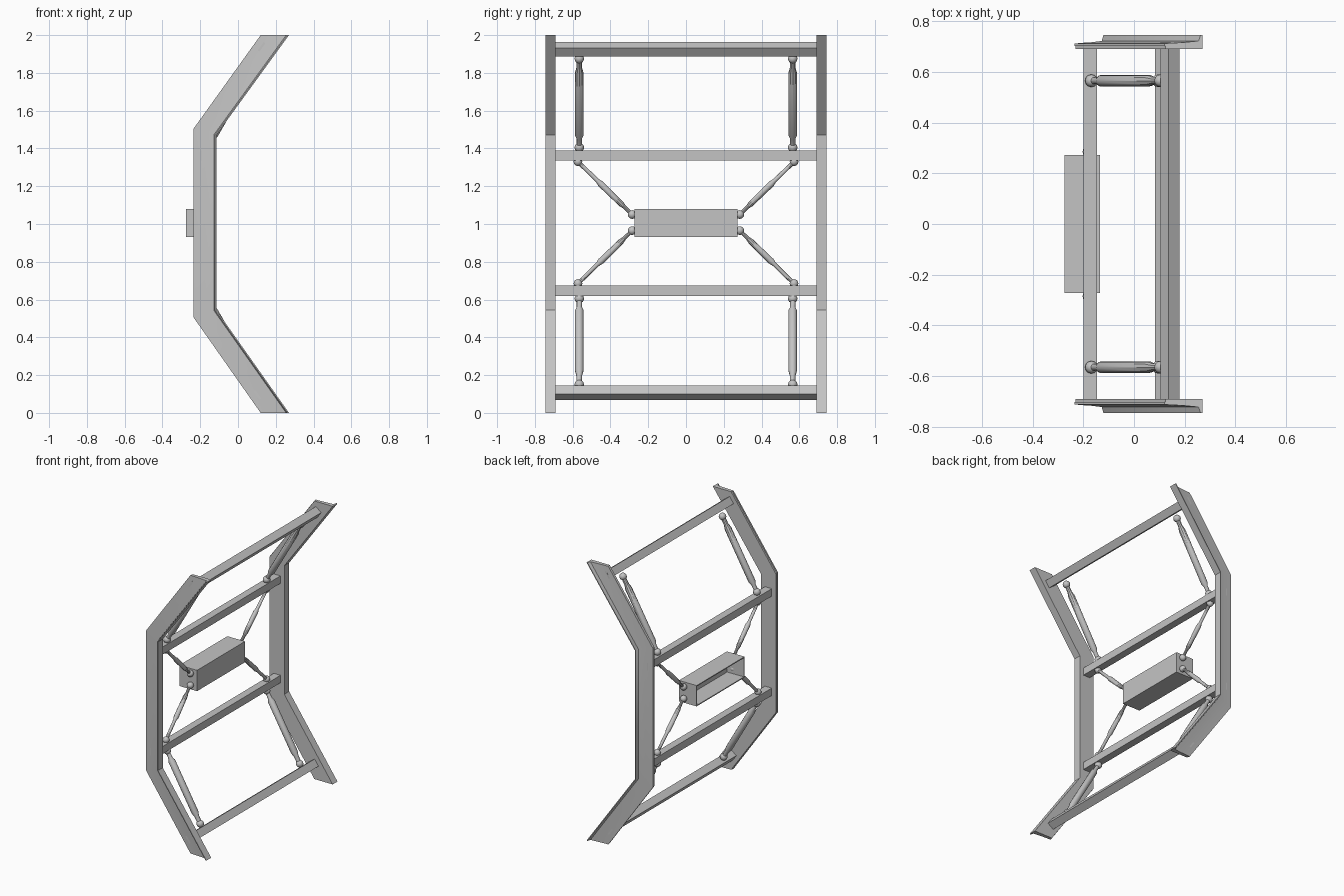
import bpy, bmesh, math
from mathutils import Vector

if "Cube" in bpy.data.objects:
    bpy.data.objects.remove(bpy.data.objects["Cube"], do_unlink=True)

grey = bpy.data.materials.new("plain grey")
grey.use_nodes = True
tone = (0.55, 0.55, 0.55, 1)
grey.diffuse_color = tone
grey.node_tree.nodes["Principled BSDF"].inputs["Base Color"].default_value = tone

# Front and back edges of the bent side frames, as (x, z) from bottom to top
FRONT = [(0.12, 0), (-0.235, 0.505), (-0.235, 1.505), (0.12, 2)]
BACK = [(0.27, 0), (-0.115, 0.545), (-0.115, 1.47), (0.27, 2)]


def finish(name, bm, smooth=True):
    bmesh.ops.recalc_face_normals(bm, faces=bm.faces)
    mesh = bpy.data.meshes.new(name)
    bm.to_mesh(mesh)
    bm.free()
    mesh.materials.append(grey)
    ob = bpy.data.objects.new(name, mesh)
    bpy.context.collection.objects.link(ob)
    bpy.context.view_layer.objects.active = ob
    bpy.ops.object.select_all(action='DESELECT')
    ob.select_set(True)
    if smooth:
        bpy.ops.object.shade_smooth_by_angle(angle=math.radians(35))
    return ob


def loft(bm, rings):
    """Skin closed rings of points and cap both ends."""
    rows = [[bm.verts.new(p) for p in ring] for ring in rings]
    n = len(rows[0])
    for a, b in zip(rows, rows[1:]):
        for i in range(n):
            j = (i + 1) % n
            bm.faces.new((a[i], a[j], b[j], b[i]))
    bm.faces.new(rows[0])
    bm.faces.new(rows[-1])


def frame_strip(name, section, side):
    """Sweep a (fraction of width, y) section along the bent frame."""
    bm = bmesh.new()
    rings = []
    for f, b in zip(FRONT, BACK):
        rings.append([(f[0] + (b[0] - f[0]) * t, side * y, f[1] + (b[1] - f[1]) * t)
                      for t, y in section])
    loft(bm, rings)
    return finish(name, bm)


def bar(name, x, z, tilt):
    bpy.ops.mesh.primitive_cube_add(size=1, location=(x, 0, z), rotation=(0, tilt, 0))
    ob = bpy.context.object
    ob.name = name
    ob.scale = (0.054, 1.43, 0.054)
    ob.data.materials.append(grey)


def rod(name, a, b, profile, ball):
    """Turned rod from a to b with a ball joint on each end."""
    a, b = Vector(a), Vector(b)
    axis = (b - a).normalized()
    u = axis.orthogonal().normalized()
    v = axis.cross(u)
    bm = bmesh.new()
    angles = [math.tau * i / 10 for i in range(10)]
    loft(bm, [[a.lerp(b, t) + (u * math.cos(k) + v * math.sin(k)) * r for k in angles]
              for t, r in profile])
    for p in (a, b):
        made = bmesh.ops.create_uvsphere(bm, u_segments=12, v_segments=8, radius=ball)
        bmesh.ops.translate(bm, verts=made["verts"], vec=p)
    finish(name, bm)


# Side frames: sheet with an outward lip at the back, and an inner rail
SHEET = [(0, 0.702), (0, 0.712), (0.5, 0.716), (0.9, 0.722), (0.95, 0.745),
         (1, 0.745), (1, 0.69), (0.95, 0.69), (0.94, 0.702)]
RAIL = [(0.03, 0.69), (0.03, 0.704), (0.95, 0.704), (0.95, 0.69)]
for side, word in ((1, "back"), (-1, "front")):
    frame_strip(word + "_side_frame", SHEET, side)
    frame_strip(word + "_inner_rail", RAIL, side)

# Cross bars
lean = math.atan2(0.365, 0.51)
bar("top_cross_bar", 0.142, 1.925, lean)
bar("upper_cross_bar", -0.172, 1.362, 0)
bar("lower_cross_bar", -0.172, 0.647, 0)
bar("bottom_cross_bar", 0.12, 0.107, -lean)

# Centre box, hollow and open on the bowed side
bm = bmesh.new()
bmesh.ops.create_cube(bm, size=1)
bmesh.ops.delete(bm, geom=[f for f in bm.faces if f.normal.x < -0.9], context='FACES')
bmesh.ops.scale(bm, verts=bm.verts, vec=(0.14, 0.545, 0.15))
bmesh.ops.translate(bm, verts=bm.verts, vec=(-0.205, 0, 1.005))
box = finish("centre_box", bm, False)
wall = box.modifiers.new("wall", 'SOLIDIFY')
wall.thickness = 0.01
wall.offset = -1

# Diagonal braces to the box and struts along the slanted frame
BRACE = [(0, 0.01), (0.14, 0.01), (0.2, 0.015), (0.58, 0.017), (0.64, 0.011), (1, 0.011)]
STRUT = [(0, 0.014), (0.1, 0.014), (0.14, 0.023), (0.84, 0.023), (0.9, 0.015), (1, 0.015)]
for side, word in ((1, "back"), (-1, "front")):
    rod(word + "_upper_brace", (-0.18, side * 0.285, 1.05), (-0.172, side * 0.572, 1.33),
        BRACE, 0.023)
    rod(word + "_lower_brace", (-0.18, side * 0.285, 0.965), (-0.172, side * 0.572, 0.685),
        BRACE, 0.023)
    rod(word + "_upper_strut", (-0.168, side * 0.565, 1.405), (0.105, side * 0.565, 1.875),
        STRUT, 0.025)
    rod(word + "_lower_strut", (-0.168, side * 0.565, 0.605), (0.095, side * 0.565, 0.15),
        STRUT, 0.025)
